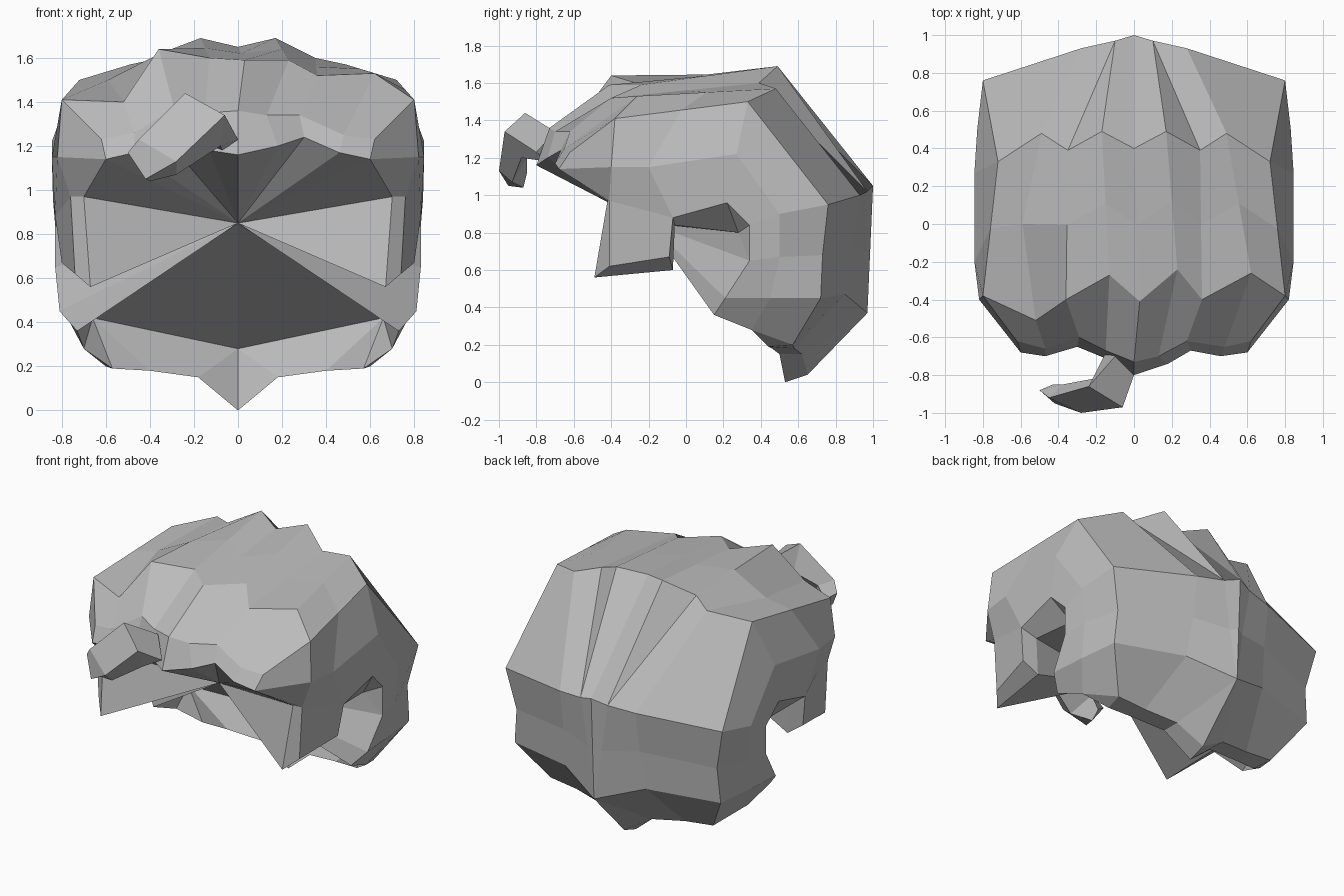
import bpy
import bmesh
from mathutils import Vector

default_cube = bpy.data.objects.get("Cube")
if default_cube:
    bpy.data.objects.remove(default_cube, do_unlink=True)

hair_grey = bpy.data.materials.new("hair_grey")
hair_grey.use_nodes = True
hair_grey.diffuse_color = (.5, .5, .5, 1)
hair_grey.node_tree.nodes["Principled BSDF"].inputs["Base Color"].default_value = (.5, .5, .5, 1)


class Shell:
    """Collects faces by position, so that neighbouring strips share vertices."""

    def __init__(self):
        self.bm = bmesh.new()
        self.known = {}

    def vertex(self, point):
        key = tuple(round(value, 3) for value in point)
        if key not in self.known:
            self.known[key] = self.bm.verts.new(key)
        return self.known[key]

    def face(self, *points):
        corners = list(dict.fromkeys(self.vertex(point) for point in points))
        if len(corners) > 2 and not self.bm.faces.get(corners):
            self.bm.faces.new(corners)

    def bridge(self, first, second):
        for i in range(len(first) - 1):
            self.face(first[i], first[i + 1], second[i + 1], second[i])

    def loft(self, rows):
        for first, second in zip(rows, rows[1:]):
            self.bridge(first, second)

    def finish(self, name):
        bmesh.ops.recalc_face_normals(self.bm, faces=self.bm.faces[:])
        mesh = bpy.data.meshes.new(name)
        self.bm.to_mesh(mesh)
        self.bm.free()
        mesh.materials.append(hair_grey)
        part = bpy.data.objects.new(name, mesh)
        bpy.context.collection.objects.link(part)
        return part


def flip(points, side):
    return [Vector((x * side, y, z)) for x, y, z in points]


def both(half):
    """Full row from the right end to the left end, given centre to left end."""
    return flip(half[:0:-1], -1) + flip(half, 1)


# Rows across the head, from the fringe over the crown to the nape
fringe_edge = [(-.6, -.68, 1.14), (-.47, -.7, 1.17), (-.3, -.65, 1.2), (-.13, -.72, 1.18),
               (0, -.8, 1.16), (.18, -.74, 1.2), (.3, -.67, 1.24), (.46, -.7, 1.17), (.6, -.68, 1.14)]
fringe_top = [(-.62, -.62, 1.23), (-.47, -.66, 1.26), (-.29, -.6, 1.37), (-.15, -.67, 1.35),
              (0, -.73, 1.36), (.13, -.7, 1.34), (.28, -.62, 1.34), (.48, -.65, 1.25), (.62, -.62, 1.23)]
front_crown = [(-.8, -.38, 1.41), (-.52, -.51, 1.4), (-.36, -.4, 1.64), (-.13, -.27, 1.6),
               (.03, -.41, 1.59), (.23, -.24, 1.59), (.36, -.4, 1.52), (.62, -.26, 1.53), (.8, -.38, 1.41)]
back_crown = both([(0, .4, 1.65), (.17, .49, 1.69), (.35, .39, 1.6), (.49, .48, 1.57), (.72, .33, 1.5)])
# Strands gather in pairs at the ridge and meet in one tuck above the tail
ridge_pair, middle_pair = (.1, .97, 1.02), (.05, .96, .7)
tuck, tail_back, tail_tip = (0, .97, .37), (0, .65, .04), (0, .53, 0)
back_ridge = both([(0, 1, 1.05), ridge_pair, ridge_pair, (.28, .93, 1), (.8, .76, .95)])
back_middle = both([(0, .985, .71), middle_pair, middle_pair, (.28, .89, .73), (.74, .73, .68)])
back_low = both([tuck, tuck, tuck, (.3, .85, .47), (.76, .72, .45)])
nape_back = both([tail_back, tail_back, (.18, .62, .15), (.4, .58, .18), (.6, .57, .2)])
nape_edge = both([tail_tip, tail_tip, (.18, .5, .15), (.4, .46, .18), (.57, .44, .19)])

# Swept strand on the right of the crown
crown_middle = [(Vector(a) + Vector(b)) / 2 for a, b in zip(front_crown, back_crown)]
crown_middle[1] = Vector((-.59, 0, 1.5))

cap = Shell()
cap.loft([fringe_edge, fringe_top, front_crown, crown_middle, back_crown,
          back_ridge, back_middle, back_low, nape_back, nape_edge])

# Columns down the side of the head, from temple to behind the ear
side_columns = [
    [(.8, -.38, 1.41), (.82, -.4, 1.15), (.76, -.41, .97)],
    [(.76, -.025, 1.455), (.845, -.2, 1.15), (.83, -.07, .88)],
    [(.72, .33, 1.5), (.845, .27, 1.22), (.84, .22, .96)],
    [(.8, .76, .95), (.83, .5, .9), (.83, .34, .84)],
    [(.74, .73, .68), (.81, .5, .67), (.83, .34, .65)],
    [(.76, .72, .45), (.79, .45, .45), (.81, .21, .45)],
    [(.6, .57, .2), (.7, .35, .28), (.73, .15, .36)],
]
# Sideburn corners and the inner edge of the ear arch
burn_top, burn_tip = (.7, -.42, .97), (.67, -.49, .56)
burn_front, burn_back = (.74, -.41, .62), (.8, -.09, .67)
ear_inner = [(.7, -.07, .6), (.72, -.06, .84), (.73, .28, .8)]
# Inner points of the hollow underneath
hollow, nape_inner, nape_corner = (0, -.2, .85), (0, .7, .28), (.66, .42, .42)

for side in (1, -1):
    columns = [flip(column, side) for column in side_columns]
    top, tip, front, back, corner = flip([burn_top, burn_tip, burn_front, burn_back, nape_corner], side)
    arch = flip(ear_inner, side)
    end = -1 if side > 0 else 0
    cap.loft(columns)
    # Temple corner
    cap.bridge([fringe_top[end], fringe_edge[end], top], columns[0])
    # Sideburn
    outer = [columns[0][-1], columns[1][-1]]
    cap.loft([outer, [front, back], [tip, arch[0]]])
    cap.bridge([top, outer[0]], [tip, front])
    # Ear arch, thick at the top and thin behind
    rim = [back] + [column[-1] for column in columns[1:]]
    arch += rim[4:]
    cap.bridge(rim[:5], [arch[0], arch[1], arch[2], arch[2], arch[3]])
    # Inside of the nape
    lower = nape_edge[4:] if side > 0 else nape_edge[4::-1]
    lower = list(lower) + columns[-1][1:]
    cap.bridge(lower, [nape_inner] * 3 + [corner] * 4)
    cap.face(columns[-1][0], nape_edge[end], columns[-1][1])
    # Hollow underneath, fanned to the middle
    loop = [fringe_edge[end], top, tip] + arch + [corner, nape_inner]
    cap.bridge(loop, [hollow] * len(loop))
cap.bridge(fringe_edge, [hollow] * len(fringe_edge))
cap.finish("hair_cap")

# Curled lock hanging in front of the fringe
lock_rings = [
    [(-.1, -.7, 1.34), (0, -.8, 1.23), (-.07, -.74, 1.18), (-.14, -.66, 1.2)],
    [(-.24, -.86, 1.44), (-.06, -.97, 1.34), (-.08, -.88, 1.2), (-.22, -.82, 1.26)],
    [(-.45, -.92, 1.23), (-.28, -1, 1.13), (-.28, -.93, 1.07), (-.38, -.85, 1.2)],
    [(-.5, -.88, 1.17), (-.42, -.95, 1.05), (-.4, -.87, 1.04), (-.43, -.85, 1.12)],
]
lock = Shell()
lock.loft([ring + ring[:1] for ring in lock_rings])
lock.face(*lock_rings[0])
lock.face(*lock_rings[-1])
lock.finish("front_lock")
